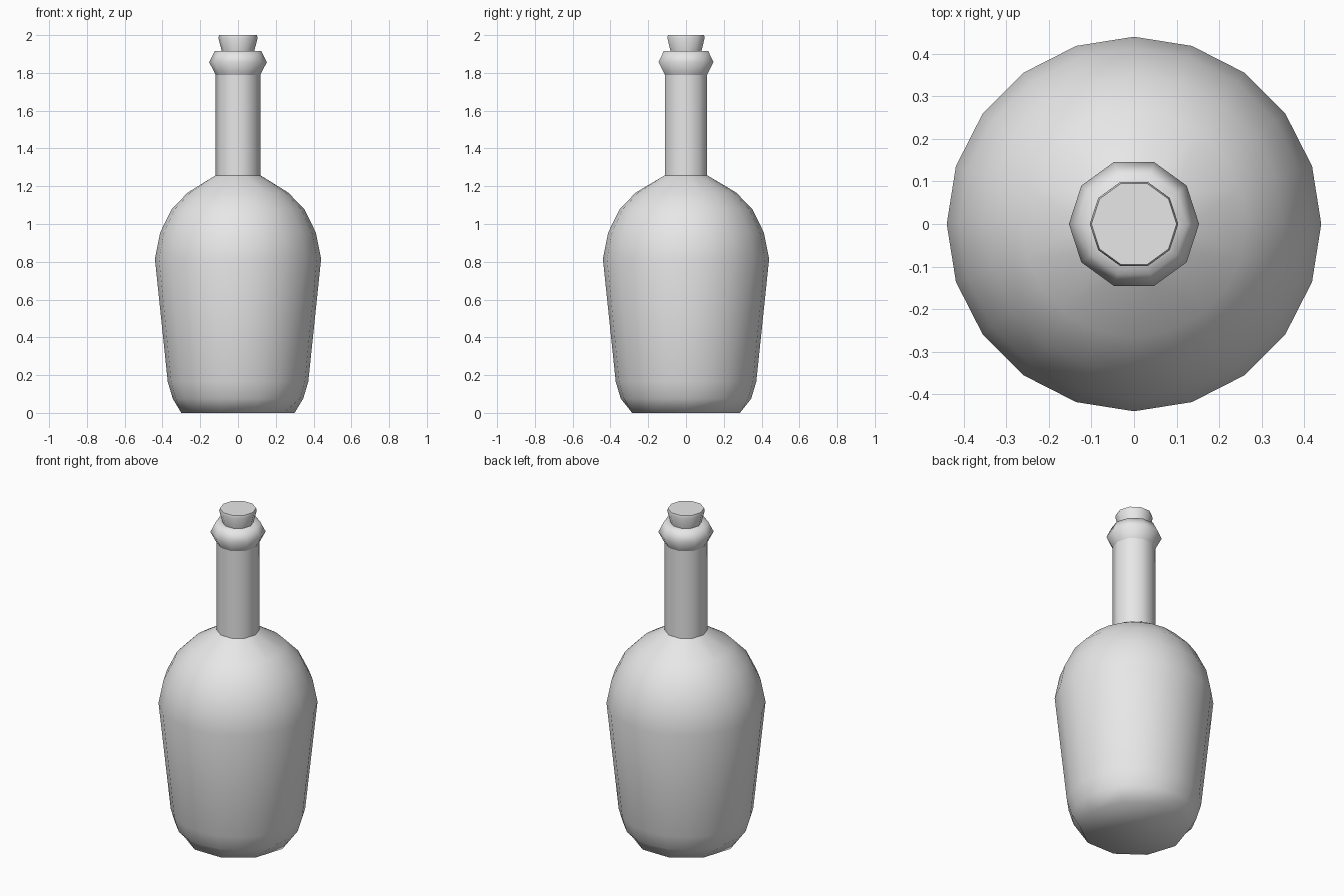
import bpy, bmesh
from math import cos, sin, tau, radians

cube = bpy.data.objects.get("Cube")
if cube:
    bpy.data.objects.remove(cube, do_unlink=True)

grey = bpy.data.materials.new("plain grey")
grey.use_nodes = True
colour = (0.8, 0.8, 0.8, 1)
grey.diffuse_color = colour
grey.node_tree.nodes["Principled BSDF"].inputs["Base Color"].default_value = colour


def join_rings(bm, low, high):
    """Skin two rings; a ring may have half the sides of its neighbour."""
    n = max(len(low), len(high))
    a, b = n // len(low), n // len(high)
    for i in range(n):
        j = (i + 1) % n
        corners = [low[i // a], low[(i + a - 1) // a % len(low)] if a > 1 else low[j],
                   high[j // b], high[i // b]]
        if a > 1:
            corners = [low[i // a], low[((i + 1) // a) % len(low)], high[j], high[i]]
        elif b > 1:
            corners = [low[i], low[j], high[((i + 1) // b) % len(high)], high[i // b]]
        bm.faces.new(list(dict.fromkeys(corners)))


def turned(name, rings, cap_bottom=False, cap_top=False, angle=None):
    """Lathe part from (radius, height, sides) rings, bottom to top."""
    bm = bmesh.new()
    loops = [[bm.verts.new((r * cos(tau * i / n), r * sin(tau * i / n), z))
              for i in range(n)] for r, z, n in rings]
    for low, high in zip(loops, loops[1:]):
        join_rings(bm, low, high)
    if cap_bottom:
        bm.faces.new(loops[0][::-1])
    if cap_top:
        bm.faces.new(loops[-1])
    mesh = bpy.data.meshes.new(name)
    bm.to_mesh(mesh)
    bm.free()
    mesh.materials.append(grey)
    obj = bpy.data.objects.new(name, mesh)
    bpy.context.collection.objects.link(obj)
    bpy.ops.object.select_all(action="DESELECT")
    obj.select_set(True)
    bpy.context.view_layer.objects.active = obj
    if angle:
        bpy.ops.object.shade_smooth_by_angle(angle=radians(angle))
    else:
        bpy.ops.object.shade_smooth()
    return obj


# Rounded body, with coarser rings at the base and under the neck
turned("bottle_body", [
    (0.30, 0, 10), (0.345, 0.075, 20), (0.372, 0.165, 20), (0.44, 0.815, 20),
    (0.412, 0.955, 20), (0.352, 1.078, 20), (0.265, 1.167, 20), (0.118, 1.258, 10),
], cap_bottom=True)

# Straight neck
turned("bottle_neck", [(0.118, 1.255, 10), (0.118, 1.79, 10)])

# Flared lip, closing in around the stopper
turned("bottle_lip", [
    (0.118, 1.79, 10), (0.153, 1.857, 10), (0.124, 1.915, 10), (0.08, 1.915, 10),
])

# Tapered stopper with a softened top edge
turned("stopper", [
    (0.082, 1.90, 10), (0.104, 1.985, 10), (0.10, 2.0, 10),
], cap_bottom=True, cap_top=True, angle=50)
